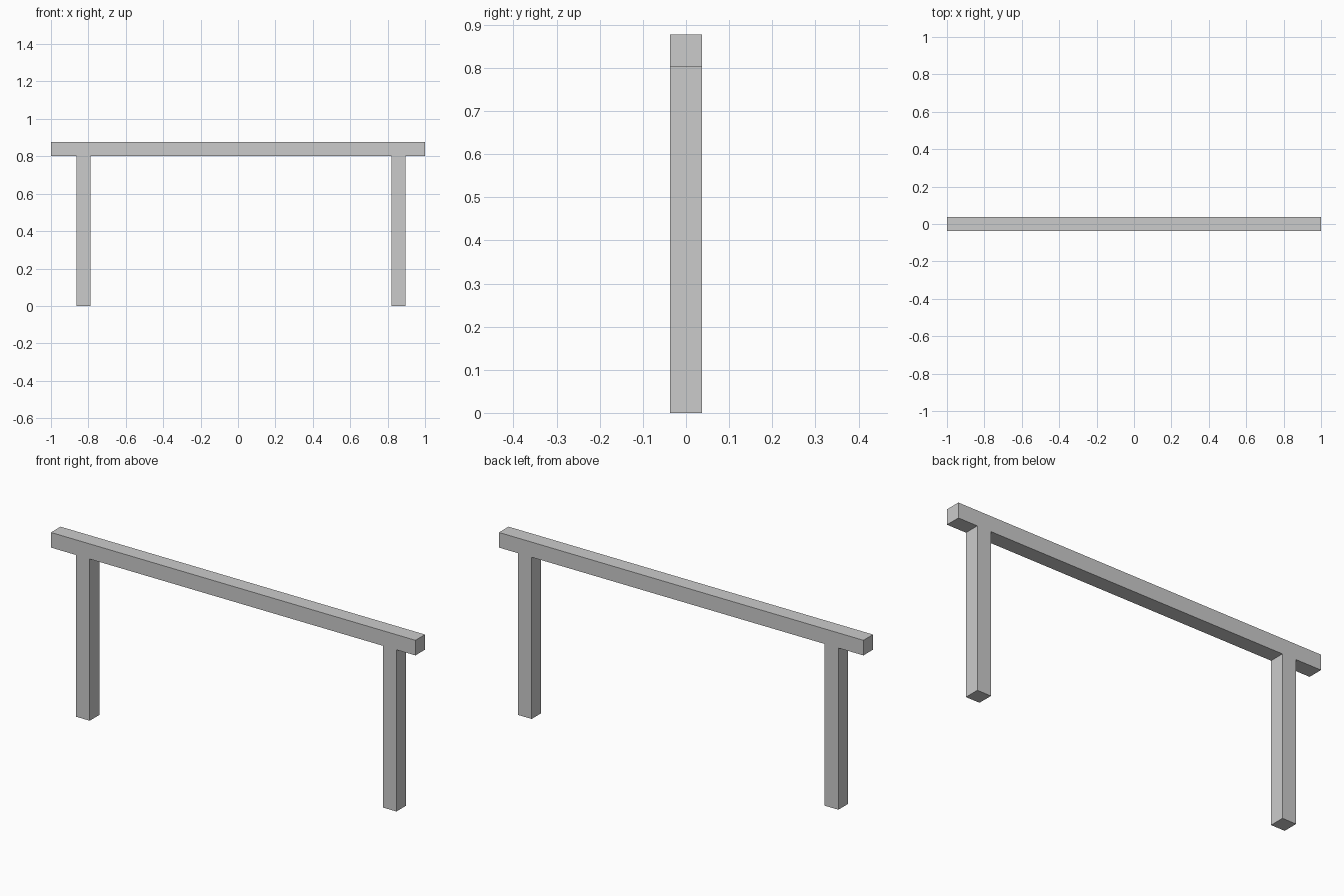
import bpy
import bmesh

if "Cube" in bpy.data.objects:
    bpy.data.objects.remove(bpy.data.objects["Cube"])

HALF_DEPTH = 0.0375
LEG_WIDTH = 0.075
BEAM_BOTTOM, BEAM_TOP = 0.802, 0.877
LEG_CENTRES = (-0.825, 0.858)

# Front outline: beam with the two legs growing out of its underside
outline = [(-1, BEAM_TOP), (-1, BEAM_BOTTOM)]
for cx in LEG_CENTRES:
    left, right = cx - LEG_WIDTH / 2, cx + LEG_WIDTH / 2
    outline += [(left, BEAM_BOTTOM), (left, 0), (right, 0), (right, BEAM_BOTTOM)]
outline += [(1, BEAM_BOTTOM), (1, BEAM_TOP)]

# Extrude the outline through the depth as one continuous rail
bm = bmesh.new()
face = bm.faces.new([bm.verts.new((x, -HALF_DEPTH, z)) for x, z in outline])
result = bmesh.ops.extrude_face_region(bm, geom=[face], use_keep_orig=True)
back = [g for g in result["geom"] if isinstance(g, bmesh.types.BMVert)]
bmesh.ops.translate(bm, verts=back, vec=(0, 2 * HALF_DEPTH, 0))
bmesh.ops.recalc_face_normals(bm, faces=bm.faces)

mesh = bpy.data.meshes.new("rail_with_legs")
bm.to_mesh(mesh)
bm.free()
bpy.context.collection.objects.link(bpy.data.objects.new("rail_with_legs", mesh))
